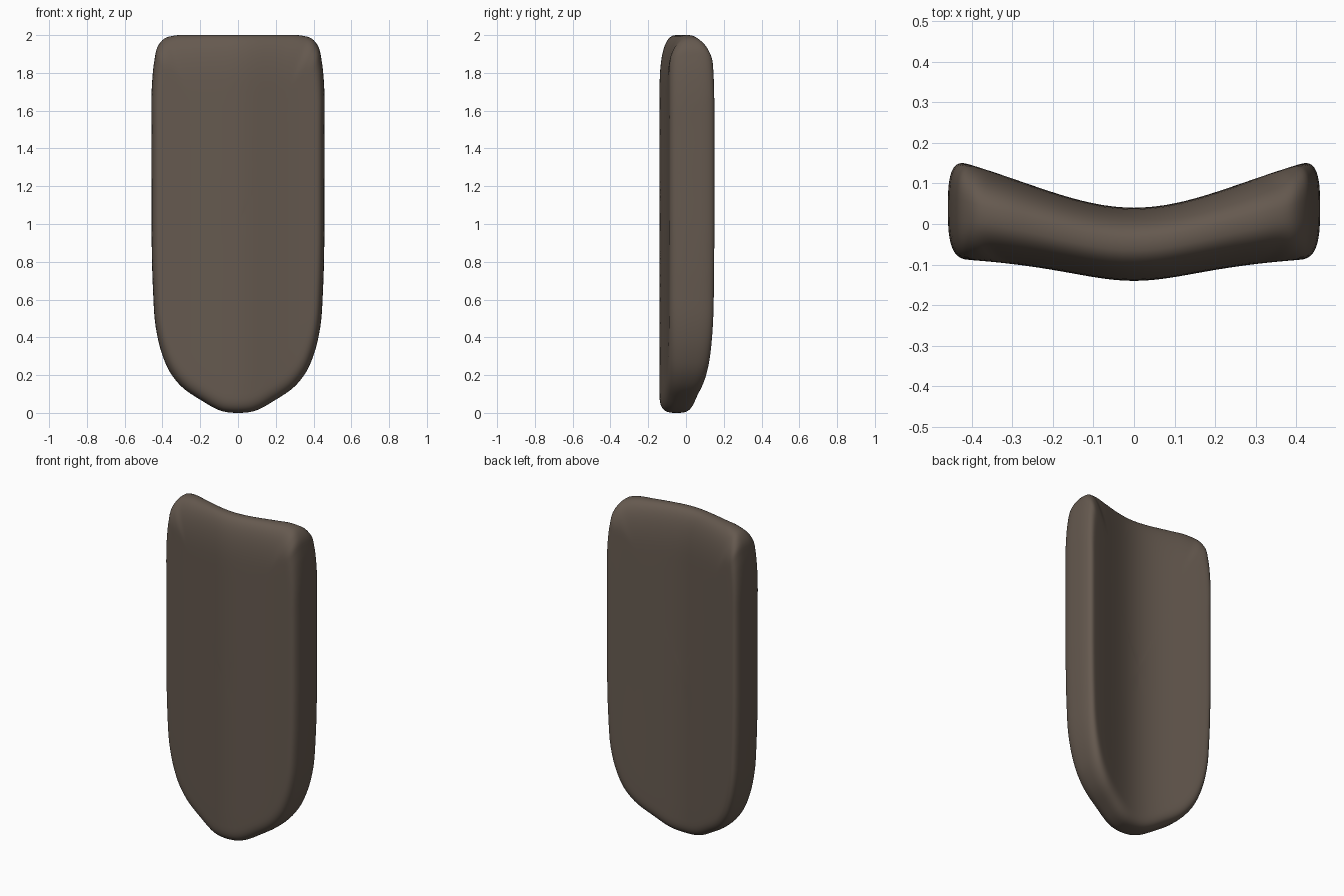
import bpy, bmesh, math
from mathutils import Vector

if "Cube" in bpy.data.objects:
    bpy.data.objects.remove(bpy.data.objects["Cube"])

# Right half of the front outline (x, z), from bottom centre to top centre
half = [(0, 0), (.08, .008), (.2, .07), (.3, .14), (.36, .215), (.405, .32),
        (.435, .45), (.45, .65), (.457, .9), (.458, 1.2), (.458, 1.5),
        (.455, 1.75), (.442, 1.87), (.425, 1.94), (.39, 1.982), (.34, 1.997),
        (.25, 2), (.12, 2), (0, 2)]
ctrl = [Vector(p) for p in half]
ctrl += [Vector((-x, z)) for x, z in reversed(half[1:-1])]


def smooth_loop(pts, steps):
    """Closed Hermite curve with tangents weighted for uneven spacing."""
    n = len(pts)

    def tangent(i):
        a, b, c = pts[i - 1], pts[i], pts[(i + 1) % n]
        d0, d1 = (b - a).length, (c - b).length
        return ((b - a) / d0 * d1 + (c - b) / d1 * d0) / (d0 + d1)

    out = []
    for i in range(n):
        p, q = pts[i], pts[(i + 1) % n]
        L = (q - p).length
        m0, m1 = tangent(i) * L, tangent((i + 1) % n) * L
        for k in range(steps):
            t = k / steps
            out.append(p * (2*t**3 - 3*t*t + 1) + m0 * (t**3 - 2*t*t + t)
                       + q * (3*t*t - 2*t**3) + m1 * (t**3 - t*t))
    return out


loop = smooth_loop(ctrl, 4)
N = len(loop)


# Curved cross-section: back and front surface depth
def back_y(x):
    return .04 + .254 * x*x / (x*x + .227)


def front_y(x):
    return -.14 + .073 * x*x / (x*x + .0686)


# Rounding width and squareness of the rim depend on the outline direction
rim = []
for i in range(N):
    d = (loop[(i + 1) % N] - loop[i - 1]).normalized()
    nz = -d.x
    rim.append((.12 + (.18 if nz > 0 else -.02) * nz*nz,
                3.0 - (.5 * nz*nz if nz > 0 else 0)))

INNER, ROUND = 10, 14
bm = bmesh.new()


def ring(level, side):
    verts = []
    for p, (r, ex) in zip(loop, rim):
        if level <= INNER:
            s, g = (1 - r) * level / INNER, 1
        else:
            a = (level - INNER) / ROUND * math.pi / 2
            e = math.sin(a) ** (2 / ex)
            s, g = 1 - r + r * e, max(0, math.cos(a)) ** (2 / ex)
        x, z = p.x * s, 1 + (p.y - 1) * s
        mid, h = (back_y(x) + front_y(x)) / 2, (back_y(x) - front_y(x)) / 2
        verts.append(bm.verts.new((x, mid + side * h * g, z)))
    return verts


# Front and back shells sharing the rim loop
edge = ring(INNER + ROUND, 0)
for side in (-1, 1):
    rings = [ring(k, side) for k in range(1, INNER + ROUND)] + [edge]
    c = bm.verts.new((0, front_y(0) if side < 0 else back_y(0), 1))
    for i in range(N):
        j = (i + 1) % N
        bm.faces.new((c, rings[0][i], rings[0][j]))
        for a, b in zip(rings, rings[1:]):
            bm.faces.new((a[i], b[i], b[j], a[j]))
bmesh.ops.recalc_face_normals(bm, faces=bm.faces)
for f in bm.faces:
    f.smooth = True

mesh = bpy.data.meshes.new("curved_slab")
bm.to_mesh(mesh)
bm.free()
mat = bpy.data.materials.new("dark brown")
mat.diffuse_color = (.13, .10, .078, 1)
mat.use_nodes = True
mat.node_tree.nodes["Principled BSDF"].inputs["Base Color"].default_value = mat.diffuse_color
mesh.materials.append(mat)
slab = bpy.data.objects.new("curved_slab", mesh)
bpy.context.collection.objects.link(slab)
